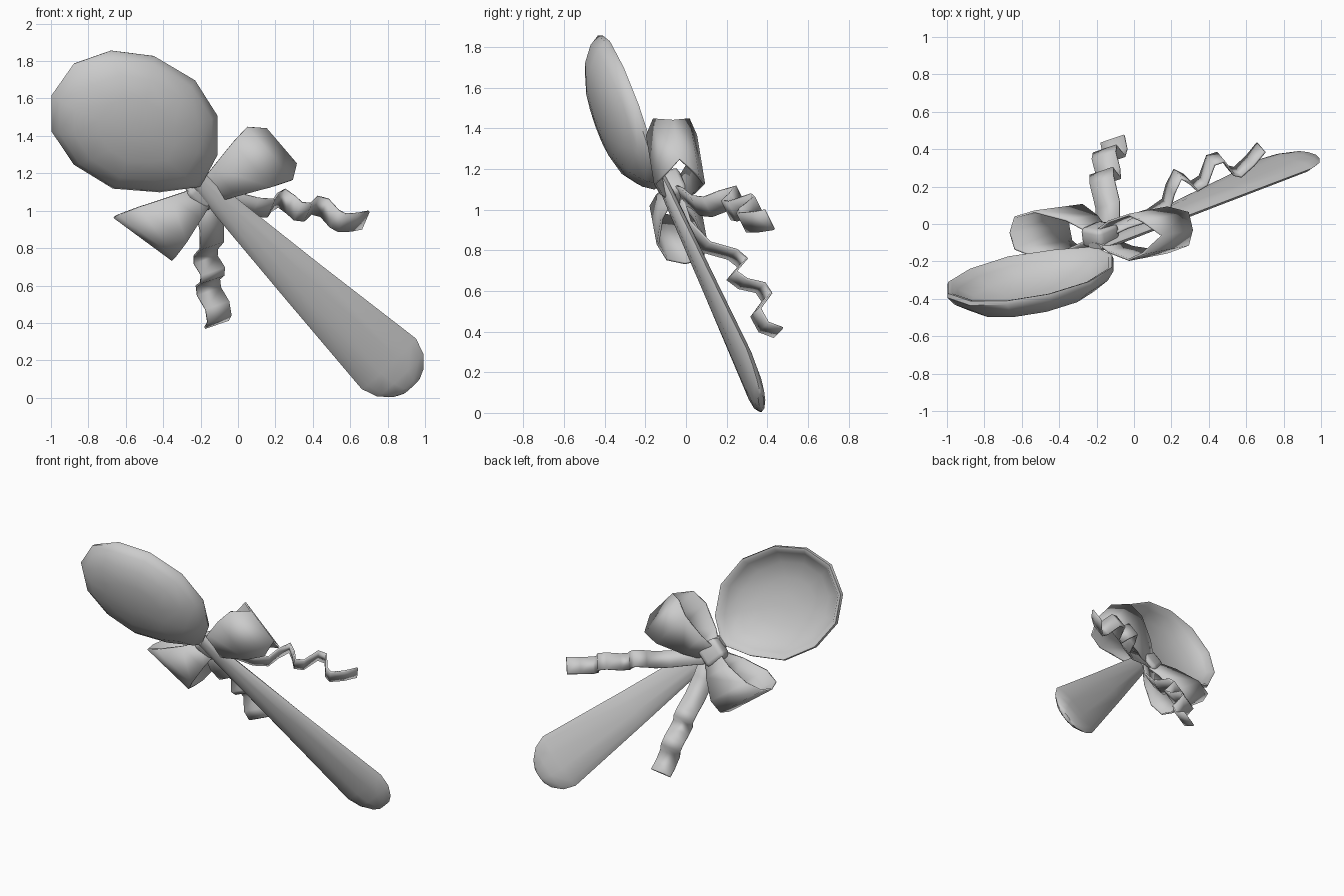
import bpy, bmesh, math
from mathutils import Vector, Matrix

if "Cube" in bpy.data.objects:
    bpy.data.objects.remove(bpy.data.objects["Cube"])

# Spoon frame: D bowl to handle tip, W across, N bulge side (front)
D = Vector((0.68, 0.30, -0.67)).normalized()
N = Vector((0.105, -0.948, -0.30))
N = (N - D * N.dot(D)).normalized()
W = N.cross(D)
BOWL = Vector((-0.56, -0.283, 1.47))
KNOT = Vector((-0.19, -0.06, 1.09))


def at(origin, d, w, n, axes=(D, W, N)):
    return origin + axes[0] * d + axes[1] * w + axes[2] * n


def make(name, bm, angle=50):
    bmesh.ops.recalc_face_normals(bm, faces=bm.faces)
    mesh = bpy.data.meshes.new(name)
    bm.to_mesh(mesh)
    bm.free()
    ob = bpy.data.objects.new(name, mesh)
    bpy.context.collection.objects.link(ob)
    bpy.ops.object.select_all(action='DESELECT')
    ob.select_set(True)
    bpy.context.view_layer.objects.active = ob
    bpy.ops.object.shade_smooth_by_angle(angle=math.radians(angle))
    return ob


def loft(name, rings):
    bm = bmesh.new()
    loops = [[bm.verts.new(p) for p in r] for r in rings]
    for a, b in zip(loops, loops[1:]):
        k = len(a)
        for i in range(k):
            bm.faces.new((a[i], a[(i + 1) % k], b[(i + 1) % k], b[i]))
    bm.faces.new(loops[0])
    bm.faces.new(loops[-1])
    return make(name, bm)


def ribbon(name, pairs, closed=False):
    bm = bmesh.new()
    vs = [(bm.verts.new(a), bm.verts.new(b)) for a, b in pairs]
    if closed:
        vs.append(vs[0])
    for p, q in zip(vs, vs[1:]):
        bm.faces.new((p[0], p[1], q[1], q[0]))
    ob = make(name, bm)
    mod = ob.modifiers.new("thickness", 'SOLIDIFY')
    mod.thickness = 0.012
    mod.offset = 0
    return ob


# Bowl: 12-sided rim outline, outside rings then inside rings
rim = [(0.517, 0.011), (0.451, 0.197), (0.29, 0.348), (0.059, 0.399), (-0.197, 0.337),
       (-0.384, 0.195), (-0.473, 0.003), (-0.428, -0.205), (-0.283, -0.341),
       (-0.06, -0.385), (0.189, -0.329), (0.383, -0.166)]
bowl_profile = [(0.12, 0.164), (0.45, 0.152), (0.74, 0.115), (0.92, 0.06), (1.0, 0.01),
                (0.985, -0.012), (0.94, -0.008), (0.88, 0.03), (0.7, 0.08),
                (0.42, 0.118), (0.12, 0.128)]
loft("spoon_bowl", [[at(BOWL, d * s, w * s, h) for d, w in rim] for s, h in bowl_profile])

# Handle: flattened sections (along, centre, half width, half thickness) to a rounded tip
handle = [(0.49, 0.026, 0.048, 0.028), (0.7, 0.026, 0.073, 0.03), (1.3, 0.03, 0.132, 0.034),
          (1.97, 0.04, 0.2, 0.038), (2.06, 0.04, 0.17, 0.036), (2.125, 0.04, 0.11, 0.028),
          (2.15, 0.04, 0.06, 0.014)]
axes = (D, Vector((W.x, -0.09, W.z)), N)
rings = [[at(BOWL, d, c + hw * math.cos(t), -0.012 + ht * math.sin(t), axes)
          for t in (i * math.tau / 10 for i in range(10))] for d, c, hw, ht in handle]
loft("spoon_handle", rings)

# Bow loops: (outward, depth, half width); each loop leans and skews a little
half = [(0.0, 0.015, 0.06), (0.13, 0.08, 0.105), (0.3, 0.12, 0.165), (0.41, 0.085, 0.195)]
for name, side, rise, lean, skew, tip in (
        ("bow_loop_right", 1, 0.0, 0.2, -0.08, (0.48, 0.0, 0.13)),
        ("bow_loop_left", -0.9, -0.10, -0.12, 0.14, (0.44, 0.0, 0.2))):
    axes = (Vector((D.x, 0.12, D.z)), Vector((W.x, rise, W.z)), Vector((0, -1, 0)))
    loop = half + [tip] + [(o, -n, h) for o, n, h in reversed(half)]
    ribbon(name, [tuple(at(KNOT, 0.01 + lean * o + s * h, side * o + skew * s * h, n, axes)
                        for s in (-1, 1)) for o, n, h in loop], True)

# Knot: rounded block
bm = bmesh.new()
bmesh.ops.create_cube(bm, size=1)
bmesh.ops.bevel(bm, geom=bm.edges[:], offset=0.2, segments=2, profile=0.5, affect='EDGES')
frame = Matrix((D, W, N)).transposed().to_4x4()
bm.transform(Matrix.Translation(KNOT + Vector((0.01, 0.0, 0.01))) @ frame
             @ Matrix.Diagonal((0.16, 0.15, 0.11, 1)))
make("bow_knot", bm)

# Curled tails: each zigzags in one plane, with the ribbon width square to that plane
tail_down = [(-0.18, -0.05, 1.08), (-0.14, 0.0, 0.92), (-0.13, 0.1, 0.82), (-0.14, 0.24, 0.79),
             (-0.17, 0.28, 0.74), (-0.18, 0.21, 0.66), (-0.17, 0.27, 0.625), (-0.15, 0.37, 0.62),
             (-0.15, 0.4, 0.57), (-0.15, 0.33, 0.48), (-0.135, 0.37, 0.41), (-0.115, 0.455, 0.395)]
tail_side = [(-0.17, -0.05, 1.08), (-0.05, 0.0, 1.065), (0.1, 0.04, 1.04), (0.18, 0.1, 1.03),
             (0.19, 0.19, 1.035), (0.23, 0.27, 1.06), (0.29, 0.23, 1.05), (0.33, 0.19, 1.02),
             (0.38, 0.22, 1.015), (0.41, 0.34, 1.03), (0.46, 0.36, 1.01), (0.52, 0.28, 0.97),
             (0.56, 0.27, 0.95), (0.62, 0.34, 0.935), (0.68, 0.41, 0.95)]
curl = Vector((-0.43, 0.72, 0.545))
for name, path, width in (("bow_tail_down", tail_down, 0.07), ("bow_tail_side", tail_side, 0.057)):
    pts = [Vector(p) for p in path]
    across = curl.cross(pts[-1] - pts[0]).normalized()
    flat = [p - across * across.dot(p - pts[0]) for p in pts]
    ribbon(name, [(p - across * width, p + across * width) for p in flat])
